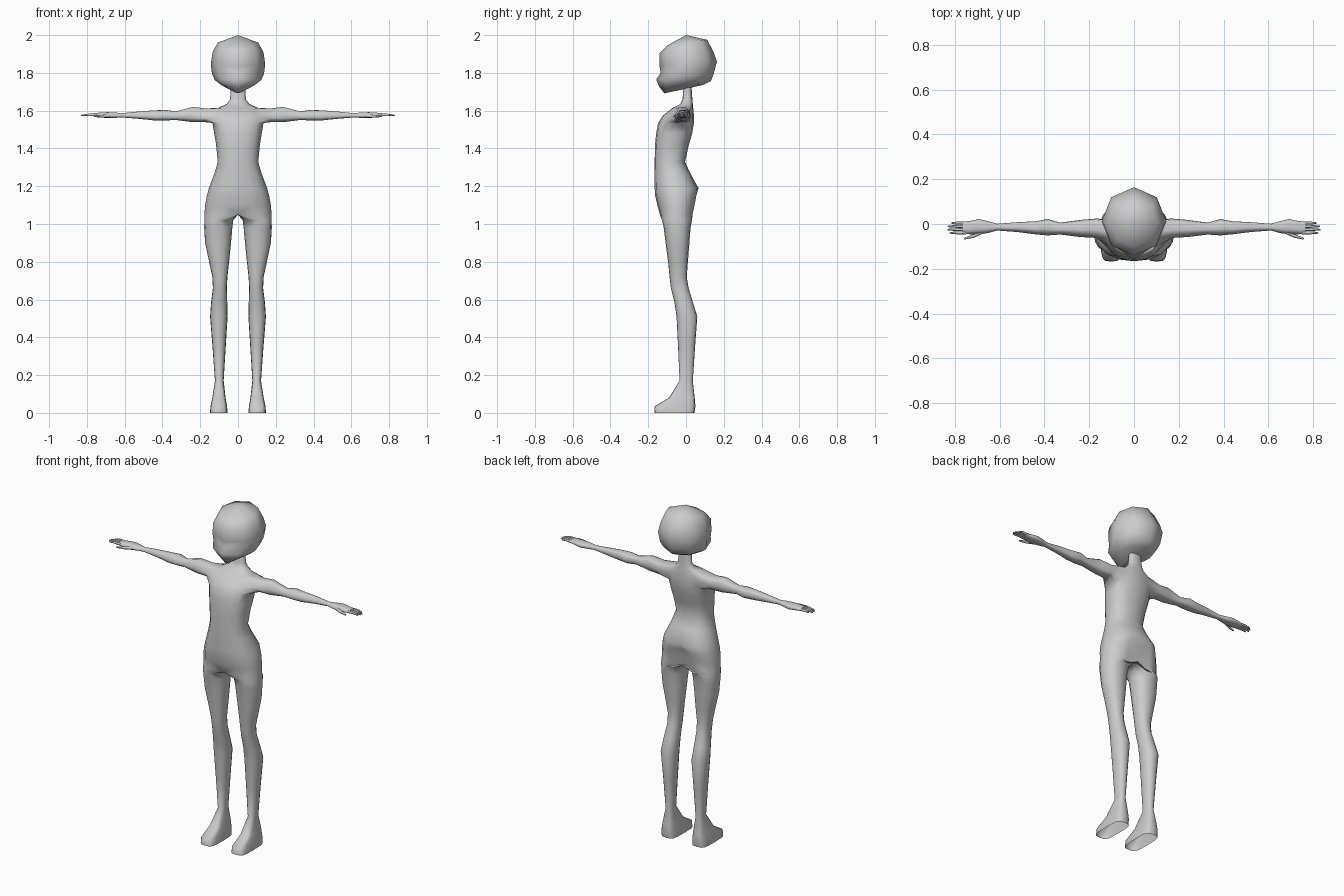
import bpy, bmesh, math
from mathutils import Vector

cube = bpy.data.objects.get("Cube")
if cube:
    bpy.data.objects.remove(cube, do_unlink=True)

skin = bpy.data.materials.new("plain grey")
skin.use_nodes = True
GREY = (0.6, 0.6, 0.6, 1)
skin.diffuse_color = GREY
skin.node_tree.nodes["Principled BSDF"].inputs["Base Color"].default_value = GREY


def power(value, exponent):
    return math.copysign(abs(value) ** exponent, value)


def ring(bm, z_front, z_back, x_in, x_out, y_front, y_back, exponent, segments):
    """Closed loop: a limb outline, or a half outline flat on the mirror plane."""
    verts = []
    half = x_in == 0
    cx, rx = (0, x_out) if half else ((x_in + x_out) / 2, (x_out - x_in) / 2)
    cy, ry = (y_front + y_back) / 2, (y_back - y_front) / 2
    for k in range(segments * 2):
        a = math.pi * (k / segments - 0.5)
        side = 0 if abs(math.cos(a)) < 1e-6 else power(math.cos(a), exponent)
        depth = power(math.sin(a), exponent)
        x = max(0, rx * side) if half else cx + rx * side
        z = z_front + (z_back - z_front) * (depth + 1) / 2
        verts.append(bm.verts.new((x, cy + ry * depth, z)))
    return verts


def skin_rings(bm, rings):
    for low, high in zip(rings, rings[1:]):
        for k in range(len(low)):
            n = (k + 1) % len(low)
            bm.faces.new((low[k], low[n], high[n], high[k]))


def open_mirror_plane(bm):
    flat = [f for f in bm.faces if all(v.co.x < 1e-5 for v in f.verts)]
    bmesh.ops.delete(bm, geom=flat, context='FACES')


def finish(bm, name):
    bmesh.ops.recalc_face_normals(bm, faces=bm.faces)
    mesh = bpy.data.meshes.new(name)
    bm.to_mesh(mesh)
    bm.free()
    obj = bpy.data.objects.new(name, mesh)
    bpy.context.collection.objects.link(obj)
    mesh.materials.append(skin)
    bpy.ops.object.select_all(action='DESELECT')
    obj.select_set(True)
    bpy.context.view_layer.objects.active = obj
    bpy.ops.object.shade_smooth_by_angle(angle=math.radians(75))
    obj.modifiers.new("Mirror", 'MIRROR')
    return obj


# Foot and leg: height, inner x, outer x, front y, back y
leg = [
    (0, .055, .148, -.168, .045), (.035, .058, .146, -.165, .05),
    (.08, .066, .136, -.09, .046), (.17, .076, .122, -.034, .036),
    (.35, .065, .135, -.042, .048), (.51, .055, .148, -.05, .06),
    (.59, .057, .142, -.062, .035), (.66, .059, .133, -.08, .014),
    (.72, .056, .136, -.087, .004), (.8, .047, .153, -.095, .01),
    (.9, .037, .174, -.108, .018), (.98, .03, .179, -.118, .024),
    (1.02, .025, .178, -.127, .032),
]
# Torso and neck: height, outer x, front y, back y
torso = [
    (1.05, .178, -.138, .04), (1.1, .174, -.152, .052), (1.15, .165, -.163, .062),
    (1.19, .154, -.166, .066), (1.27, .124, -.166, .022), (1.33, .107, -.166, -.005),
    (1.42, .116, -.164, .015), (1.48, .126, -.158, .033), (1.535, .135, -.148, .042),
    (1.575, .135, -.122, .042), (1.615, .105, -.07, .038), (1.635, .06, -.03, .036),
    (1.66, .042, -.018, .034), (1.74, .037, -.014, .028),
]
SEG = 8
bm = bmesh.new()
rings = []
for z, x_in, x_out, front, back in leg:
    rings.append(ring(bm, z, z, x_in, x_out, front, back, .5 if z < .1 else .9, SEG))
for z, x_out, front, back in torso:
    rings.append(ring(bm, z, z, 0, x_out, front, back, .85, SEG))
    # Cleft between the buttocks
    if z < 1.18:
        rings[-1][SEG].co.y -= .03
skin_rings(bm, rings)
open_mirror_plane(bm)

# Armhole: a patch of faces on the side of the chest
shoulder = len(leg) + 8
patch = [set(rings[shoulder + row][2:7]) for row in range(3)]
region = set().union(*patch)
hole = [f for f in bm.faces if all(v in region for v in f.verts)]
bmesh.ops.delete(bm, geom=hole, context='FACES')
rim = [v for v in region if v.is_valid]
angle_of = {v: math.atan2(v.co.z - 1.576, v.co.y + .035) for v in rim}
rim.sort(key=angle_of.get)

# Arm, wrist and palm: x, bottom z, top z, front y, back y
arm = [
    (.17, 1.536, 1.612, -.062, .024), (.24, 1.536, 1.62, -.058, .018),
    (.33, 1.549, 1.596, -.047, .006), (.385, 1.546, 1.604, -.051, .022),
    (.44, 1.546, 1.602, -.046, .012), (.52, 1.555, 1.596, -.036, .008),
    (.61, 1.563, 1.587, -.029, .001), (.65, 1.561, 1.59, -.04, .012),
    (.69, 1.56, 1.592, -.046, .022), (.73, 1.563, 1.59, -.046, .014),
    (.765, 1.568, 1.586, -.044, .009),
]
loops = [rim]
for x, low, high, front, back in arm:
    loop = []
    for v in rim:
        a = angle_of[v]
        y = (front + back) / 2 + (back - front) / 2 * power(math.cos(a), .85)
        z = (low + high) / 2 + (high - low) / 2 * power(math.sin(a), .85)
        loop.append(bm.verts.new((x, y, z)))
    loops.append(loop)
skin_rings(bm, loops)
bm.faces.new(loops[-1])
finish(bm, "body")


# Fingers: tapered two-joint rods
def rod(bm, points, radii):
    direction = (points[-1] - points[0]).normalized()
    turn = direction.to_track_quat('Z', 'Y')
    loops = []
    for point, radius in zip(points, radii):
        corners = [math.tau * k / 6 for k in range(6)]
        loops.append([bm.verts.new(point + turn @ Vector(
            (radius * math.cos(a), radius * math.sin(a), 0))) for a in corners])
    skin_rings(bm, loops)
    bm.faces.new(loops[0])
    bm.faces.new(loops[-1])


bm = bmesh.new()
for k, tip in enumerate((.815, .83, .832, .822)):
    y = .004 - k * .0145
    rod(bm, [Vector((.75, y, 1.577)), Vector((.79, y, 1.579)), Vector((tip, y, 1.574))],
        (.007, .0065, .0035))
finish(bm, "fingers")

bm = bmesh.new()
rod(bm, [Vector((.66, -.025, 1.574)), Vector((.715, -.053, 1.571)),
         Vector((.758, -.066, 1.569))], (.011, .008, .004))
finish(bm, "thumb")

# Head: front z, back z, outer x, front y, back y
head = [
    (1.692, 1.722, .022, -.115, .03), (1.728, 1.738, .085, -.142, .095),
    (1.765, 1.757, .122, -.158, .132), (1.8, 1.79, .138, -.134, .145),
    (1.835, 1.86, .144, -.14, .164), (1.905, 1.91, .135, -.14, .146),
    (1.945, 1.975, .108, -.1, .112),
]
bm = bmesh.new()
rings = [ring(bm, zf, zb, 0, x, front, back, 1, 4) for zf, zb, x, front, back in head]
skin_rings(bm, rings)
crown = bm.verts.new((0, 0, 2))
for a, b in zip(rings[-1][:4], rings[-1][1:5]):
    bm.faces.new((a, b, crown))
bm.faces.new(rings[0][:5])
open_mirror_plane(bm)
finish(bm, "head")
